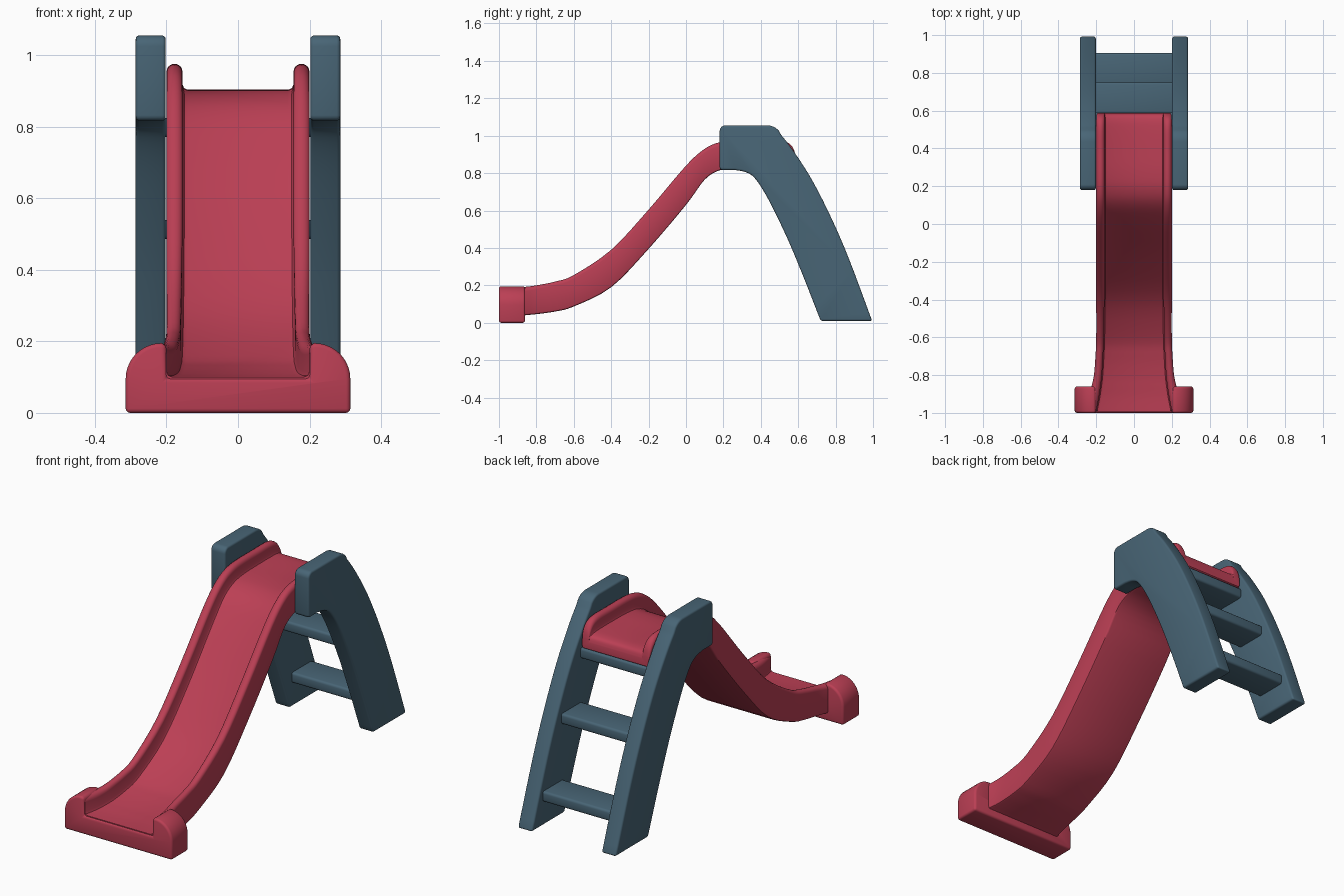
import bpy, bmesh, math
from mathutils import Vector

cube = bpy.data.objects.get("Cube")
if cube:
    bpy.data.objects.remove(cube, do_unlink=True)


def material(name, colour):
    mat = bpy.data.materials.new(name)
    mat.use_nodes = True
    mat.diffuse_color = colour
    mat.node_tree.nodes["Principled BSDF"].inputs["Base Color"].default_value = colour
    return mat


red = material("raspberry red", (0.50, 0.05, 0.09, 1))
blue = material("slate blue", (0.065, 0.13, 0.18, 1))


def spline(points, steps=5):
    """Smooth curve through points of any dimension."""
    pts = [Vector(p) for p in points]
    pts = [pts[0]] + pts + [pts[-1]]
    curve = []
    for a, b, c, d in zip(pts, pts[1:], pts[2:], pts[3:]):
        for i in range(steps):
            t = i / steps
            curve.append(b + (c - a) * t / 2
                         + (a - b * 2.5 + c * 2 - d / 2) * t ** 2
                         + ((b - c) * 3 + d - a) * t ** 3 / 2)
    return curve + [pts[-1]]


def arc(cx, cz, rx, rz, start, end, steps=6):
    angles = [math.radians(start + (end - start) * i / steps) for i in range(steps + 1)]
    return [(cx + rx * math.cos(a), cz + rz * math.sin(a)) for a in angles]


def loft(name, sections, mat, bevel=0):
    """Skin a list of matching closed sections, cap both ends, soften the edges."""
    bm = bmesh.new()
    rings = [[bm.verts.new(p) for p in section] for section in sections]
    count = len(rings[0])
    for near, far in zip(rings, rings[1:]):
        for i in range(count):
            j = (i + 1) % count
            bm.faces.new((near[i], near[j], far[j], far[i]))
    bm.faces.new(rings[0])
    bm.faces.new(rings[-1])
    bmesh.ops.recalc_face_normals(bm, faces=bm.faces)
    mesh = bpy.data.meshes.new(name)
    bm.to_mesh(mesh)
    bm.free()
    obj = bpy.data.objects.new(name, mesh)
    bpy.context.collection.objects.link(obj)
    mesh.materials.append(mat)
    bpy.ops.object.select_all(action='DESELECT')
    obj.select_set(True)
    bpy.context.view_layer.objects.active = obj
    if bevel:
        mod = obj.modifiers.new("soft edges", 'BEVEL')
        mod.width = bevel
        mod.segments = 3
        mod.limit_method = 'ANGLE'
        mod.angle_limit = math.radians(35)
        bpy.ops.object.modifier_apply(modifier=mod.name)
    bpy.ops.object.shade_smooth_by_angle(angle=math.radians(40))
    return obj


def side_prism(name, profile, x_from, x_to, mat, bevel):
    return loft(name, [[(x, p[0], p[1]) for p in profile] for x in (x_from, x_to)], mat, bevel)


# Ladder side rails: hand grip at the top sweeping back into a leg
rail_back = spline([(0.50, 1.015), (0.57, 0.925), (0.67, 0.77), (0.77, 0.575),
                    (0.87, 0.345), (0.995, 0.01)])
rail_front = spline([(0.72, 0.01), (0.63, 0.24), (0.54, 0.455), (0.44, 0.66),
                     (0.37, 0.77), (0.32, 0.805), (0.26, 0.817)])
rail = (arc(0.21, 1.025, 0.03, 0.03, 180, 90)
        + arc(0.435, 0.975, 0.08, 0.08, 90, 40)
        + rail_back[1:] + rail_front
        + arc(0.195, 0.832, 0.015, 0.015, 270, 180, 3))
for side, label in ((1, "left"), (-1, "right")):
    side_prism(label + "_rail", rail, side * 0.202, side * 0.286, blue, 0.01)

# Ladder steps
for label, back, top in (("lower", 0.905, 0.19), ("middle", 0.75, 0.54), ("upper", 0.59, 0.825)):
    front, low = back - 0.17, top - 0.055
    profile = [(front, low), (back, low), (back, top), (front, top)]
    side_prism(label + "_step", profile, -0.21, 0.21, blue, 0.012)


# Slide chute: U-shaped section swept along its run
def chute_section(y, under, floor, top, inner, outer):
    height = top - floor
    radius = (outer - inner) / 2
    crown = min(radius, height * 0.6)
    fillet = min(0.016, height * 0.2)
    half = [(inner - fillet, floor), (inner - fillet * 0.3, floor + fillet * 0.3),
            (inner, floor + fillet)]
    half += arc(inner + radius, top - crown, radius, crown, 180, 0, 8)
    half += [(outer, under + 0.01), (outer - 0.003, under + 0.003), (outer - 0.01, under)]
    mirrored = [(-x, z) for x, z in reversed(half)]
    return [(x, y, z) for x, z in half + mirrored]


# y, underside, floor, wall top, inner and outer half width
stations = [
    (-0.99, 0.02, 0.10, 0.188, 0.20, 0.245),
    (-0.92, 0.03, 0.10, 0.19, 0.186, 0.24),
    (-0.86, 0.04, 0.104, 0.192, 0.177, 0.225),
    (-0.80, 0.046, 0.11, 0.20, 0.17, 0.212),
    (-0.70, 0.06, 0.128, 0.22, 0.164, 0.204),
    (-0.60, 0.087, 0.16, 0.255, 0.16, 0.20),
    (-0.40, 0.19, 0.28, 0.39, 0.157, 0.20),
    (-0.20, 0.395, 0.49, 0.605, 0.155, 0.20),
    (0.0, 0.63, 0.73, 0.84, 0.155, 0.20),
    (0.10, 0.765, 0.84, 0.93, 0.155, 0.20),
    (0.18, 0.815, 0.885, 0.965, 0.155, 0.20),
    (0.27, 0.825, 0.90, 0.975, 0.155, 0.20),
    (0.39, 0.825, 0.903, 0.975, 0.155, 0.20),
    (0.50, 0.825, 0.903, 0.975, 0.155, 0.20),
    (0.55, 0.825, 0.90, 0.96, 0.155, 0.20),
    (0.577, 0.825, 0.89, 0.925, 0.155, 0.198),
    (0.587, 0.83, 0.865, 0.88, 0.155, 0.194),
]
loft("slide_chute", [chute_section(*s) for s in spline(stations, 4)], red)

# Wide foot at the bottom of the slide with rounded shoulders
shoulder = [(0.314, 0.0)] + arc(0.214, 0.095, 0.10, 0.10, 0, 90, 10) + [(0.20, 0.19), (0.20, 0.096)]
foot = shoulder + [(-x, z) for x, z in reversed(shoulder)]
loft("slide_foot", [[(x, y, z) for x, z in foot] for y in (-1.0, -0.86)], red, 0.012)
